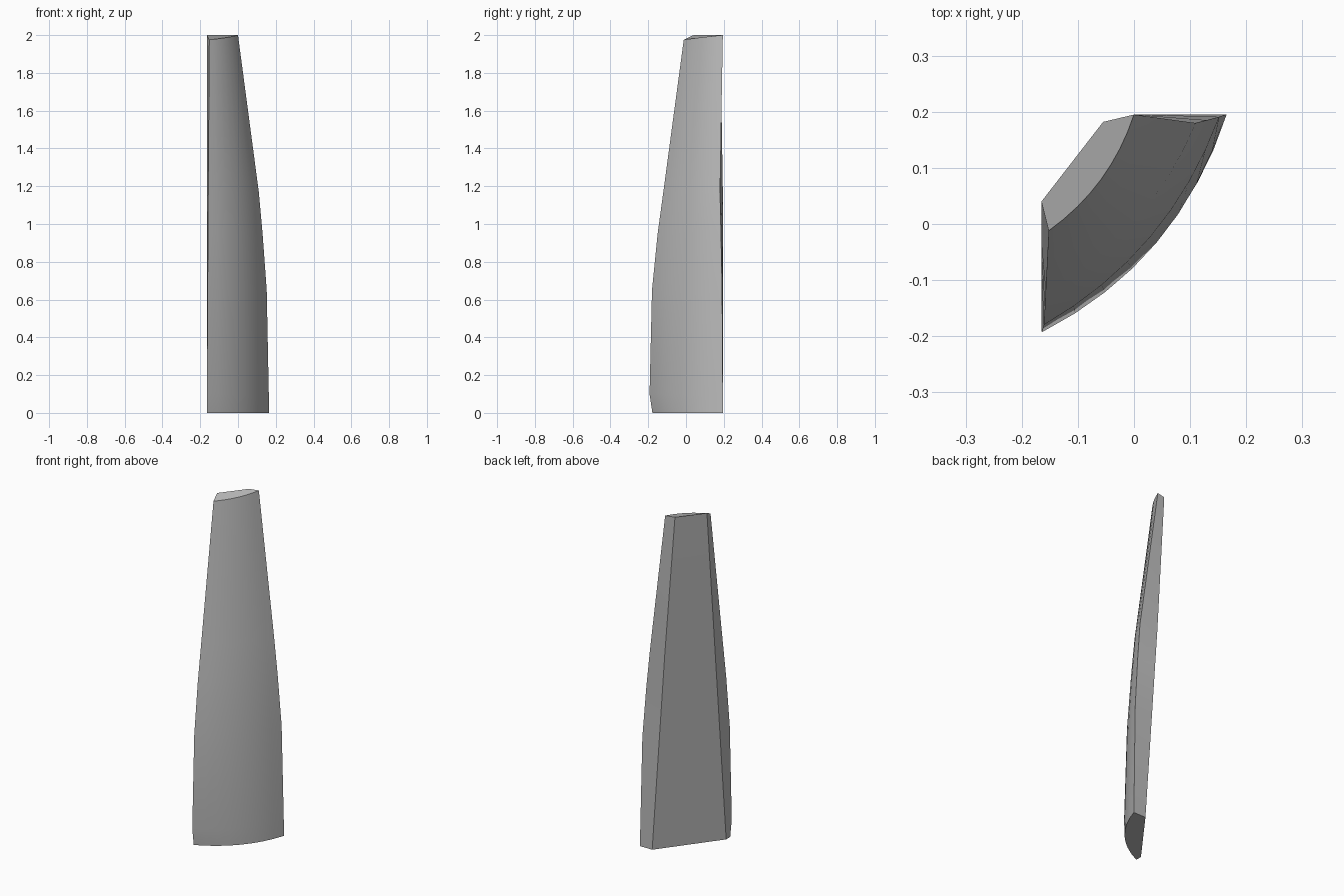
import bpy
import bmesh
import math
from mathutils import Vector

default_cube = bpy.data.objects.get("Cube")
if default_cube:
    bpy.data.objects.remove(default_cube, do_unlink=True)

HEIGHT = 2.0
BACK_Y = 0.195
SIDE_X = -0.165
ARC_STEPS = 8

# Stations up the slab: height, right edge x, right edge y, left edge y
STATIONS = [
    (0, 0.165, BACK_Y, -0.178),
    (0.1, 0.163, BACK_Y, -0.193),
    (0.65, 0.152, 0.191, -0.18),
    (0.95, 0.13, 0.185, -0.15),
    (1.17, 0.11, 0.18, -0.12),
    (HEIGHT, 0, BACK_Y, -0.012),
]


def mix(a, b, t):
    return a + (b - a) * t


def cross_section(z, right_x, right_y, left_y):
    """Bulged front arc, then the two corners of the flat back."""
    t = z / HEIGHT
    left = Vector((mix(SIDE_X, -0.152, t), left_y, z))
    right = Vector((right_x, right_y, z))
    chord = right - left
    outward = Vector((chord.y, -chord.x, 0)).normalized()
    bulge = mix(0.055, 0.021, t)
    ring = []
    for i in range(ARC_STEPS + 1):
        f = i / ARC_STEPS
        point = left + chord * f + outward * (4 * bulge * f * (1 - f))
        if z == HEIGHT:
            point.z -= 0.025 * (1 - f)  # tip slopes down to the front
        ring.append(point)
    back_y = 0.182 if z == HEIGHT else BACK_Y
    ring.append(Vector((mix(0.085, -0.055, t), back_y, z)))
    ring.append(Vector((SIDE_X, mix(-0.14, 0.04, t), z)))
    return ring


def grey_material():
    colour = (0.5, 0.5, 0.5, 1)
    mat = bpy.data.materials.new("plain_grey")
    mat.use_nodes = True
    mat.diffuse_color = colour
    for node in mat.node_tree.nodes:
        if node.type == "BSDF_PRINCIPLED":
            node.inputs["Base Color"].default_value = colour
    return mat


# Loft the sections into a closed slab
bm = bmesh.new()
rings = [[bm.verts.new(p) for p in cross_section(*s)] for s in STATIONS]
count = len(rings[0])
for lower, upper in zip(rings, rings[1:]):
    for i in range(count):
        j = (i + 1) % count
        bm.faces.new((lower[i], lower[j], upper[j], upper[i]))
bm.faces.new(list(reversed(rings[0])))
bm.faces.new(rings[-1])
bmesh.ops.recalc_face_normals(bm, faces=bm.faces)

mesh = bpy.data.meshes.new("tapered_slab")
bm.to_mesh(mesh)
bm.free()
mesh.materials.append(grey_material())
slab = bpy.data.objects.new("tapered_slab", mesh)
bpy.context.collection.objects.link(slab)

# Smooth the curved front, keep the chamfers and ends crisp
bpy.ops.object.select_all(action="DESELECT")
slab.select_set(True)
bpy.context.view_layer.objects.active = slab
bpy.ops.object.shade_smooth_by_angle(angle=math.radians(25))
